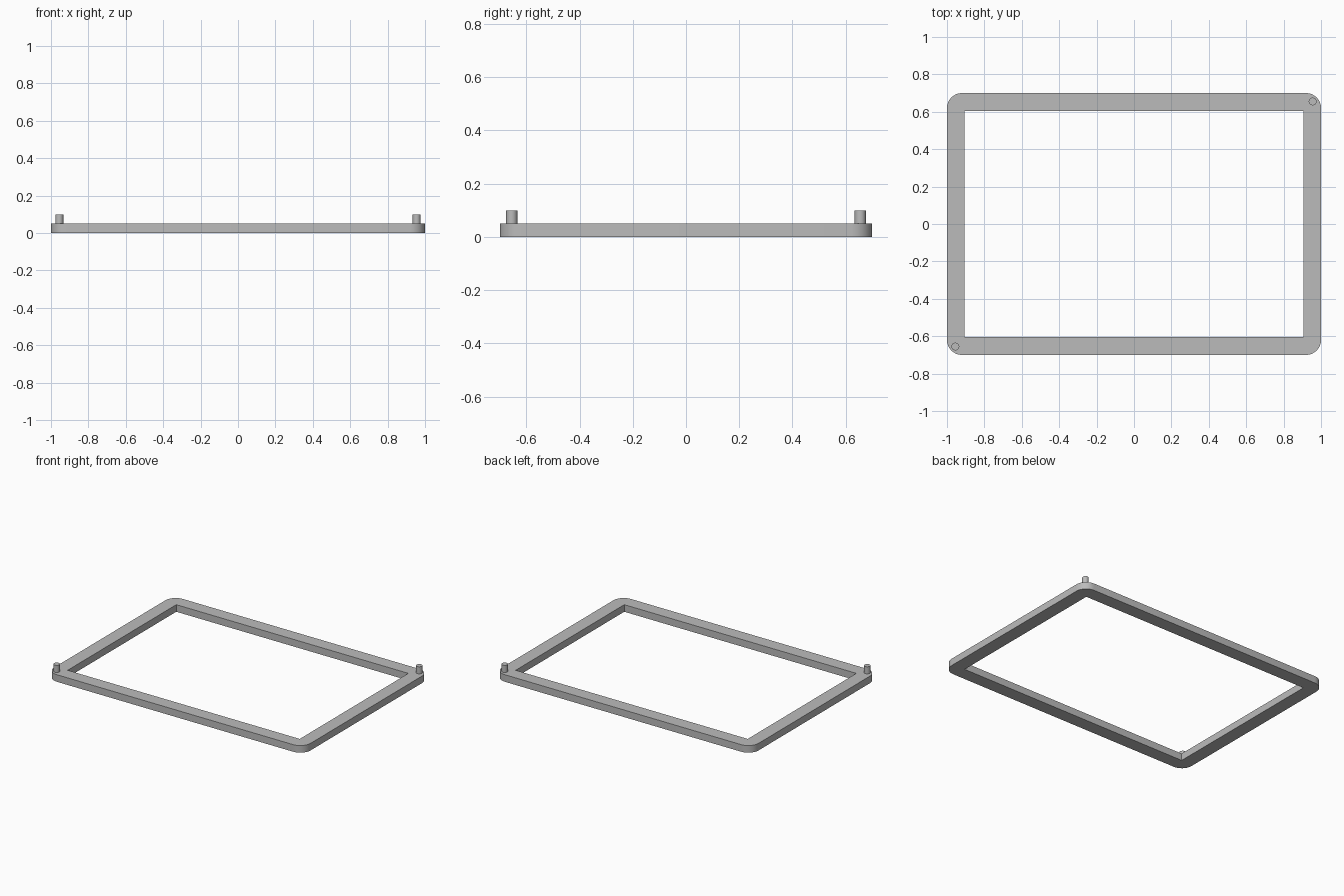
import bpy, bmesh, math

cube = bpy.data.objects.get("Cube")
if cube:
    bpy.data.objects.remove(cube, do_unlink=True)

HALF_X, HALF_Y = 1.0, 0.70
INNER_X, INNER_Y = 0.905, 0.605
RADIUS, STEPS = 0.08, 8
THICK, PEG_TOP, PEG_R = 0.05, 0.10, 0.021

grey = bpy.data.materials.new("plain grey")
grey.use_nodes = True
colour = (0.5, 0.5, 0.5, 1)
grey.diffuse_color = colour
grey.node_tree.nodes["Principled BSDF"].inputs["Base Color"].default_value = colour


def finish(name, bm):
    bmesh.ops.recalc_face_normals(bm, faces=bm.faces)
    mesh = bpy.data.meshes.new(name)
    bm.to_mesh(mesh)
    bm.free()
    mesh.materials.append(grey)
    obj = bpy.data.objects.new(name, mesh)
    bpy.context.collection.objects.link(obj)
    bpy.ops.object.select_all(action='DESELECT')
    obj.select_set(True)
    bpy.context.view_layer.objects.active = obj
    bpy.ops.object.shade_smooth_by_angle(angle=math.radians(35))
    return obj


# Rectangular frame: rounded outside corners, square opening
bm = bmesh.new()
outer, inner = [], []
for quarter, (sx, sy) in enumerate([(1, 1), (-1, 1), (-1, -1), (1, -1)]):
    for i in range(STEPS + 1):
        a = (quarter + i / STEPS) * math.pi / 2
        outer.append(bm.verts.new((sx * (HALF_X - RADIUS) + RADIUS * math.cos(a),
                                   sy * (HALF_Y - RADIUS) + RADIUS * math.sin(a), 0)))
    inner.append(bm.verts.new((sx * INNER_X, sy * INNER_Y, 0)))

n = STEPS + 1
for q in range(4):
    arc = outer[q * n:(q + 1) * n]
    nxt = (q + 1) % 4
    for a, b in zip(arc, arc[1:]):
        bm.faces.new((a, b, inner[q]))
    bm.faces.new((arc[-1], outer[nxt * n], inner[nxt], inner[q]))
ext = bmesh.ops.extrude_face_region(bm, geom=bm.faces[:])
top = [v for v in ext["geom"] if isinstance(v, bmesh.types.BMVert)]
bmesh.ops.translate(bm, verts=top, vec=(0, 0, THICK))
finish("frame", bm)

# Locating pegs on two opposite corners
for name, s in (("front_right_peg", -1), ("back_left_peg", 1)):
    bm = bmesh.new()
    bmesh.ops.create_cone(bm, cap_ends=True, segments=16, radius1=PEG_R,
                          radius2=PEG_R, depth=PEG_TOP - THICK + 0.01)
    peg = finish(name, bm)
    peg.location = (s * 0.955, s * 0.655, (PEG_TOP + THICK - 0.01) / 2)
